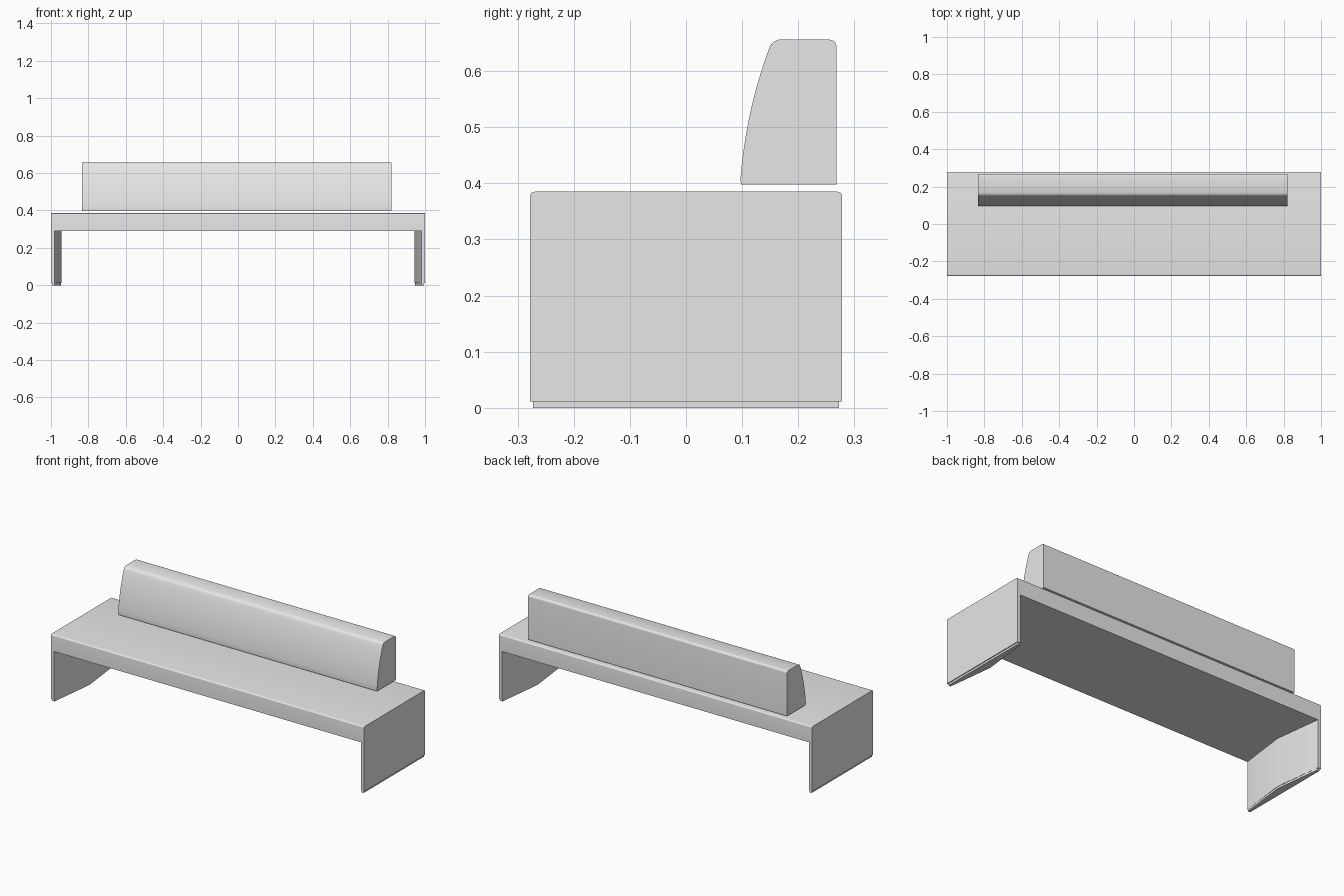
import bpy
import bmesh
import math
from mathutils import Vector

cube = bpy.data.objects.get("Cube")
if cube:
    bpy.data.objects.remove(cube, do_unlink=True)

grey = bpy.data.materials.new("light grey")
grey.use_nodes = True
grey.diffuse_color = (0.8, 0.8, 0.8, 1)
grey.node_tree.nodes["Principled BSDF"].inputs["Base Color"].default_value = (0.8, 0.8, 0.8, 1)

HALF_LENGTH, HALF_DEPTH = 1.0, 0.278
SEAT_BOTTOM, SEAT_TOP = 0.29, 0.385


def prism(name, outline, sweep):
    """Close an outline into a face and extrude it along the sweep vector."""
    bm = bmesh.new()
    face = bm.faces.new([bm.verts.new(p) for p in outline])
    side = bmesh.ops.extrude_face_region(bm, geom=[face])["geom"]
    verts = [v for v in side if isinstance(v, bmesh.types.BMVert)]
    bmesh.ops.translate(bm, verts=verts, vec=Vector(sweep))
    bmesh.ops.recalc_face_normals(bm, faces=bm.faces)
    mesh = bpy.data.meshes.new(name)
    bm.to_mesh(mesh)
    bm.free()
    mesh.materials.append(grey)
    obj = bpy.data.objects.new(name, mesh)
    bpy.context.collection.objects.link(obj)
    bpy.ops.object.select_all(action="DESELECT")
    obj.select_set(True)
    bpy.context.view_layer.objects.active = obj
    bpy.ops.object.shade_smooth_by_angle(angle=math.radians(30))
    return obj


def corner(y, z, radius, start):
    """Quarter circle of (y, z) points around a centre, counterclockwise."""
    angles = [math.radians(start + 90 * i / 6) for i in range(7)]
    return [(y + radius * math.cos(a), z + radius * math.sin(a)) for a in angles]


# Seat slab with softened long top edges
r = 0.008
seat = [(-HALF_DEPTH, SEAT_BOTTOM), (HALF_DEPTH, SEAT_BOTTOM)]
seat += corner(HALF_DEPTH - r, SEAT_TOP - r, r, 0)
seat += corner(r - HALF_DEPTH, SEAT_TOP - r, r, 90)
prism("seat", [(-HALF_LENGTH, y, z) for y, z in seat], (2 * HALF_LENGTH, 0, 0))


# End panels, thickest at the middle of the depth, each on a slightly inset foot
def panel(name, side, inset, bottom, top):
    outer, thin, thick = HALF_LENGTH - inset, 0.98, 0.945
    d = HALF_DEPTH - inset
    plan = [(outer, -d), (outer, d), (thin, d), (thick + inset / 2, 0), (thin, -d)]
    prism(name, [(side * x, y, bottom) for x, y in plan], (0, 0, top - bottom))


for label, side in (("left", 1), ("right", -1)):
    panel(label + "_leg", side, 0, 0.011, SEAT_BOTTOM)
    panel(label + "_foot", side, 0.005, 0, 0.011)

# Backrest: upright rear, bowed front, rounded top edges
back = [(0.268, 0.398)]
back += corner(0.256, 0.644, 0.012, 0)
back += [(0.165, 0.656), (0.158, 0.653), (0.152, 0.648)]
p0, p1, p2 = Vector((0.148, 0.64)), Vector((0.107, 0.53)), Vector((0.097, 0.408))
for i in range(13):
    t = i / 12
    back.append(tuple(p0 * (1 - t) ** 2 + p1 * 2 * t * (1 - t) + p2 * t ** 2))
back.append((0.098, 0.398))
prism("backrest", [(-0.833, y, z) for y, z in back], (1.653, 0, 0))
